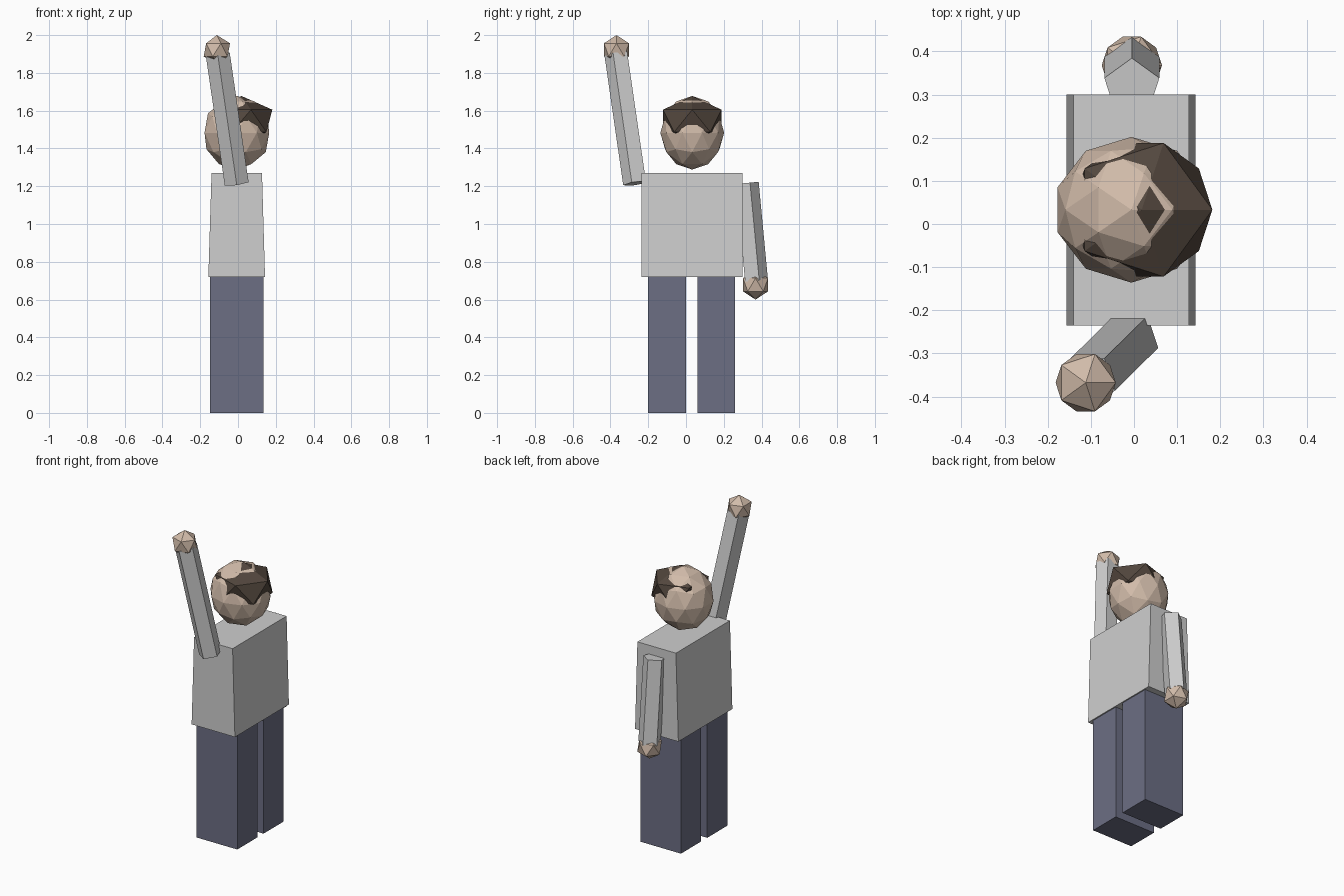
import bpy
import bmesh
import math
from mathutils import Matrix, Vector

cube = bpy.data.objects.get("Cube")
if cube:
    bpy.data.objects.remove(cube, do_unlink=True)


def material(name, rgb):
    mat = bpy.data.materials.new(name)
    mat.use_nodes = True
    mat.diffuse_color = (*rgb, 1)
    bsdf = mat.node_tree.nodes["Principled BSDF"]
    bsdf.inputs["Base Color"].default_value = (*rgb, 1)
    bsdf.inputs["Roughness"].default_value = 0.9
    return mat


SKIN = material("skin", (0.64, 0.50, 0.40))
HAIR = material("dark brown hair", (0.085, 0.062, 0.047))
SHIRT = material("light grey shirt", (0.62, 0.62, 0.62))
TROUSERS = material("slate blue trousers", (0.15, 0.158, 0.23))


def finish(name, bm, mat):
    bmesh.ops.recalc_face_normals(bm, faces=bm.faces[:])
    mesh = bpy.data.meshes.new(name)
    bm.to_mesh(mesh)
    bm.free()
    mesh.materials.append(mat)
    obj = bpy.data.objects.new(name, mesh)
    bpy.context.collection.objects.link(obj)
    return obj


def box(name, x, y, z, mat, top_x=None):
    """Box from ranges; top_x optionally gives a narrower top."""
    bm = bmesh.new()
    bmesh.ops.create_cube(bm, size=1)
    for v in bm.verts:
        upper = v.co.z > 0
        xs = top_x if upper and top_x else x
        v.co = (xs[v.co.x > 0], y[v.co.y > 0], z[upper])
    return finish(name, bm, mat)


def ball(name, centre, radii, detail, mat):
    bm = bmesh.new()
    bmesh.ops.create_icosphere(bm, subdivisions=detail, radius=1)
    bm.transform(Matrix.Translation(centre) @ Matrix.Diagonal((*radii, 1)))
    return finish(name, bm, mat)


def sleeve(name, low, high, side, radius=0.067):
    """Five-sided rod with one edge pointing outwards along y."""
    low, high = Vector(low), Vector(high)
    turn = Vector((0, 0, 1)).rotation_difference(high - low)
    bm = bmesh.new()
    rings = []
    for end in (low, high):
        ring = []
        for i in range(5):
            a = math.tau * i / 5
            offset = Vector((math.sin(a), side * math.cos(a), 0)) * radius
            ring.append(bm.verts.new(end + turn @ offset))
        rings.append(ring)
        bm.faces.new(ring)
    for i in range(5):
        j = (i + 1) % 5
        bm.faces.new((rings[0][i], rings[0][j], rings[1][j], rings[1][i]))
    return finish(name, bm, SHIRT)


# Legs and torso
for name, y in (("right_leg", (-0.20, 0.0)), ("left_leg", (0.06, 0.26))):
    box(name, (-0.147, 0.135), y, (0, 0.725), TROUSERS)
box("torso", (-0.157, 0.143), (-0.235, 0.30), (0.72, 1.27), SHIRT,
    top_x=(-0.14, 0.127))

# Raised arm and lowered arm, each with a faceted hand
sleeve("raised_arm", (-0.007, -0.266, 1.215), (-0.107, -0.365, 1.90), -1)
sleeve("lowered_arm", (-0.005, 0.367, 0.70), (-0.005, 0.318, 1.217), 1)
ball("raised_hand", (-0.112, -0.368, 1.922), (0.078,) * 3, 1, SKIN)
ball("lowered_hand", (-0.005, 0.368, 0.678), (0.078,) * 3, 1, SKIN)

# Head with a coarse hair shell poking through it
ball("head", (-0.006, 0.033, 1.483), (0.18, 0.169, 0.195), 2, SKIN)
ball("hair", (0.018, 0.033, 1.546), (0.183, 0.182, 0.132), 1, HAIR)
